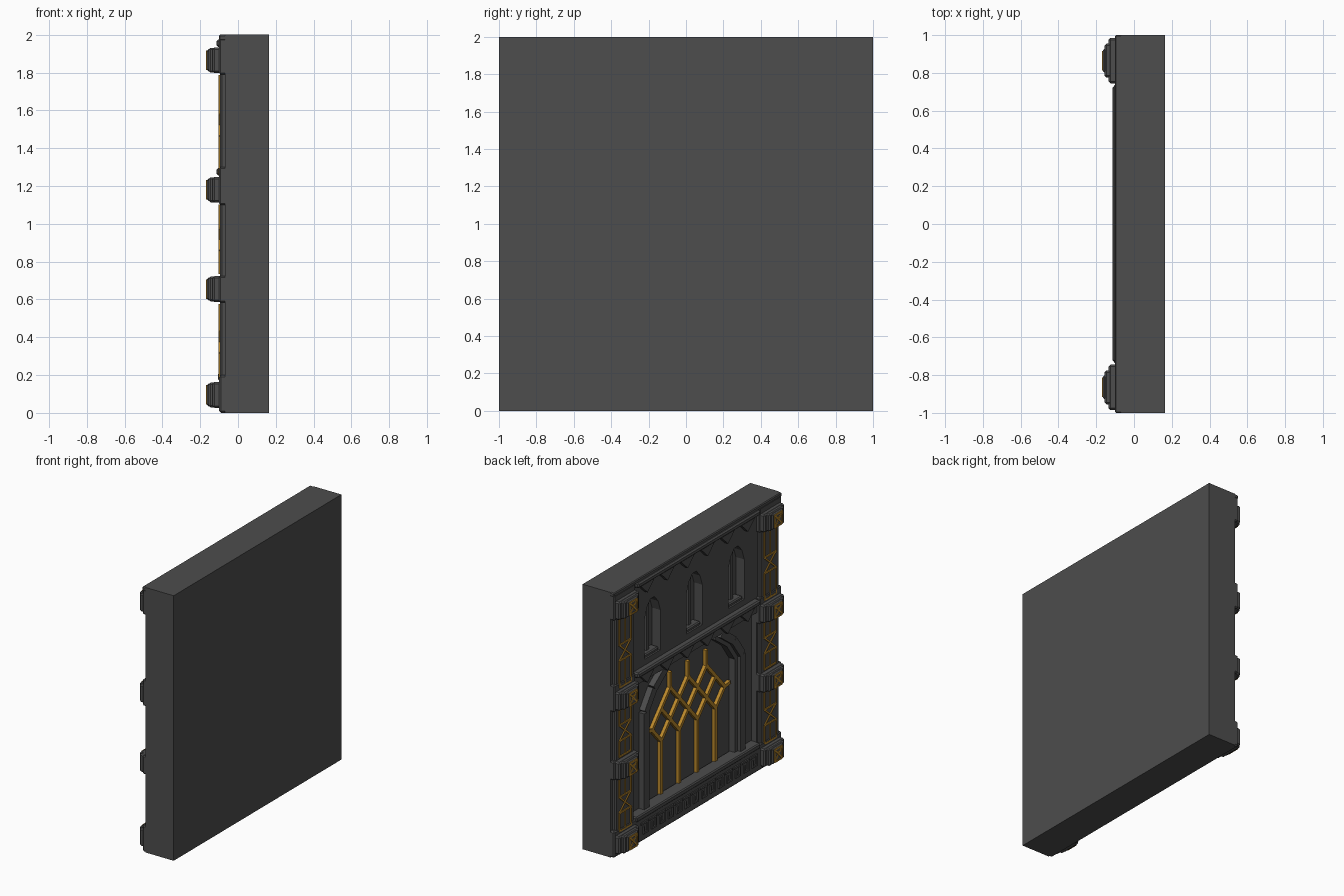
import bpy, bmesh, math

if "Cube" in bpy.data.objects:
    bpy.data.objects.remove(bpy.data.objects["Cube"])

def material(name, rgb):
    m = bpy.data.materials.new(name)
    m.diffuse_color = (*rgb, 1)
    m.use_nodes = True
    m.node_tree.nodes["Principled BSDF"].inputs["Base Color"].default_value = m.diffuse_color
    return m

STONE = material("dark stone", (0.075, 0.075, 0.075))
GOLD = material("gold", (0.50, 0.25, 0.025))

def shape(name, polys, x0, x1, mat=STONE, bevel=0.0):
    """Extrude (y, z) outlines from x0 to x1 as one object."""
    bm = bmesh.new()
    for pts in polys:
        a = [bm.verts.new((x0, y, z)) for y, z in pts]
        b = [bm.verts.new((x1, y, z)) for y, z in pts]
        bm.faces.new(a)
        bm.faces.new(b[::-1])
        n = len(pts)
        for i in range(n):
            j = (i + 1) % n
            bm.faces.new((a[j], a[i], b[i], b[j]))
    bmesh.ops.recalc_face_normals(bm, faces=bm.faces)
    if bevel:
        bmesh.ops.bevel(bm, geom=bm.edges[:], offset=bevel, segments=1, affect='EDGES')
    me = bpy.data.meshes.new(name)
    bm.to_mesh(me)
    bm.free()
    me.materials.append(mat)
    ob = bpy.data.objects.new(name, me)
    bpy.context.collection.objects.link(ob)
    return ob

def rect(y0, y1, z0, z1):
    return [(y0, z0), (y1, z0), (y1, z1), (y0, z1)]

def bar(p, q, w):
    """Thin strip of width w between two (y, z) points."""
    dy, dz = q[0] - p[0], q[1] - p[1]
    k = w / 2 / math.hypot(dy, dz)
    ny, nz = -dz * k, dy * k
    return [(p[0] - ny, p[1] - nz), (q[0] - ny, q[1] - nz),
            (q[0] + ny, q[1] + nz), (p[0] + ny, p[1] + nz)]

def strips(points, w, closed=False):
    ends = points[1:] + points[:1] if closed else points[1:]
    return [bar(p, q, w) for p, q in zip(points, ends)]

def carve(ob, cutter):
    cutter.hide_render = True
    m = ob.modifiers.new("cut", 'BOOLEAN')
    m.operation, m.solver, m.object = 'DIFFERENCE', 'EXACT', cutter
    bpy.context.view_layer.objects.active = ob
    bpy.ops.object.modifier_apply(modifier=m.name)
    bpy.data.objects.remove(cutter)

def lancet(y, z0, z1, h):
    return [(y - h, z0), (y + h, z0), (y + h, z1 - 0.13), (y + h * .7, z1 - 0.05),
            (y + h * .25, z1), (y - h * .25, z1), (y - h * .7, z1 - 0.05), (y - h, z1 - 0.13)]

# wall slab with recessed lower field, arch and three lancet niches
wall = shape("wall", [rect(-1, 1, 0, 2)], -0.07, 0.163)
carve(wall, shape("field_cutter", [rect(-.74, .74, .2, 1.2)], -0.2, -0.03))
half_arch = [(.53, .19), (.53, .92), (.43, 1.06), (.28, 1.17)]
arch = half_arch + [(-y, z) for y, z in half_arch[::-1]]
carve(wall, shape("arch_cutter", [arch], -0.2, 0.0))
niche_y = (-.5, 0, .5)
carve(wall, shape("niche_cutter", [lancet(y, 1.34, 1.77, .095) for y in niche_y], -0.2, 0.0))
shape("niche_mullions", [rect(y - .015, y + .015, 1.36, 1.72) for y in niche_y], -0.03, 0.01)
shape("niche_sills", [rect(y - .09, y + .09, 1.335, 1.365) for y in niche_y], -0.06, 0.01, bevel=.008)

# stepped ribs around the arch, both sides
for s in (1, -1):
    for nm, off, w, x in (("outer_arch_rib", .045, .06, -.075), ("inner_arch_rib", .005, .05, -.05)):
        pts = [(s * (y + off), z + off * .3) for y, z in half_arch]
        shape(nm, strips(pts, w), x, 0.005)

# base, top rim and friezes
shape("base", [rect(-1, 1, 0, .2)], -0.1, 0, bevel=.01)
shape("base_ledge", [rect(-.74, .74, .17, .21)], -0.107, 0, bevel=.008)
shape("top_rim", [rect(-1, 1, 1.97, 2)], -0.1, 0, bevel=.006)
shape("top_moulding", [rect(-.73, .73, 1.935, 1.975)], -0.115, -0.05, bevel=.01)
shape("middle_moulding", [rect(-.73, .73, 1.255, 1.295)], -0.115, -0.02, bevel=.01)
shape("middle_band", [rect(-.74, .74, 1.185, 1.26)], -0.075, -0.02)
for nm, zt in (("top_frieze_teeth", 1.94), ("middle_frieze_teeth", 1.26)):
    shape(nm, [[(c - .09, zt), (c + .09, zt), (c, zt - .085)]
               for c in [(-2.5 + i) * .24 for i in range(6)]], -0.1, -0.04)

# key pattern along the base
key = []
for i in range(14):
    y = -.7 + i * .1
    key += [rect(y, y + .085, .13, .145), rect(y, y + .015, .055, .145),
            rect(y, y + .06, .055, .07), rect(y + .045, y + .06, .055, .11)]
shape("base_key_pattern", key, -0.11, -0.09)

# side pilasters with stepped blocks and gold inlay
levels = (.095, .655, 1.18, 1.865)
C = .865
for s in (1, -1):
    shape("pilaster", [rect(s * .75, s * .975, .1, 1.9)], -0.095, 0, bevel=.01)
    shape("pilaster_bands", [rect(s * .74, s * .998, a, b) for a, b in
                             ((.585, .725), (1.1, 1.3), (1.79, 1.98))], -0.1, 0, bevel=.008)
    for z in levels:
        for hy, hz, x in ((.12, .068, -.135), (.09, .066, -.155), (.065, .06, -.165)):
            shape("pilaster_block", [rect(s * C - hy, s * C + hy, z - hz, z + hz)],
                  x, -0.05, bevel=.01)
        y, h = s * C, .046
        inlay = strips(rect(y - h, y + h, z - h, z + h), .011, True)
        inlay += [bar((y - h, z - h), (y + h, z + h), .011),
                  bar((y - h, z + h), (y + h, z - h), .011),
                  bar((y - h * .6, z + h * .4), (y + h * .6, z + h * .4), .009)]
        shape("block_inlay", inlay, -.169, -.163, GOLD)
    for a, b in zip(levels[:-1], levels[1:]):
        z0, z1, m, h = a + .085, b - .085, (a + b) / 2, .07
        y = s * C
        lines = []
        for lo, hi in ((z0, m - .06), (m + .06, z1)):
            lines += strips(rect(y - h, y + h, lo, hi), .012, True)
            lines.append(bar((y, lo), (y, hi), .009))
        lines += [bar((y - h, m - .06), (y + h, m + .06), .012),
                  bar((y - h, m + .06), (y + h, m - .06), .012)]
        shape("pilaster_inlay", lines, -.102, -.09, GOLD)

# gold tracery of the arched window: stems branching into a lattice
P = .108
tr = []
for k in (-3, -1, 1, 3):
    tr.append(bar((k * P, .19), (k * P, .62), .026))
    for d in (-1, 1):
        tr.append(bar((k * P, .61), ((k + d) * P, .73), .026))
        tr.append(bar(((k + d) * P, .73), (k * P, .85), .026))
        if abs(k + d) < 4:
            tr.append(bar((k * P, .85), ((k + d) * P, .97), .026))
for k in (-2, 0, 2):
    tr.append(bar((k * P, .96), (k * P, 1.09), .026))
for s in (-1, 1):
    tr.append(bar((s * 4 * P, .73), (s * 4.6 * P, .74), .026))
shape("window_tracery", tr, -.025, .005, GOLD)
